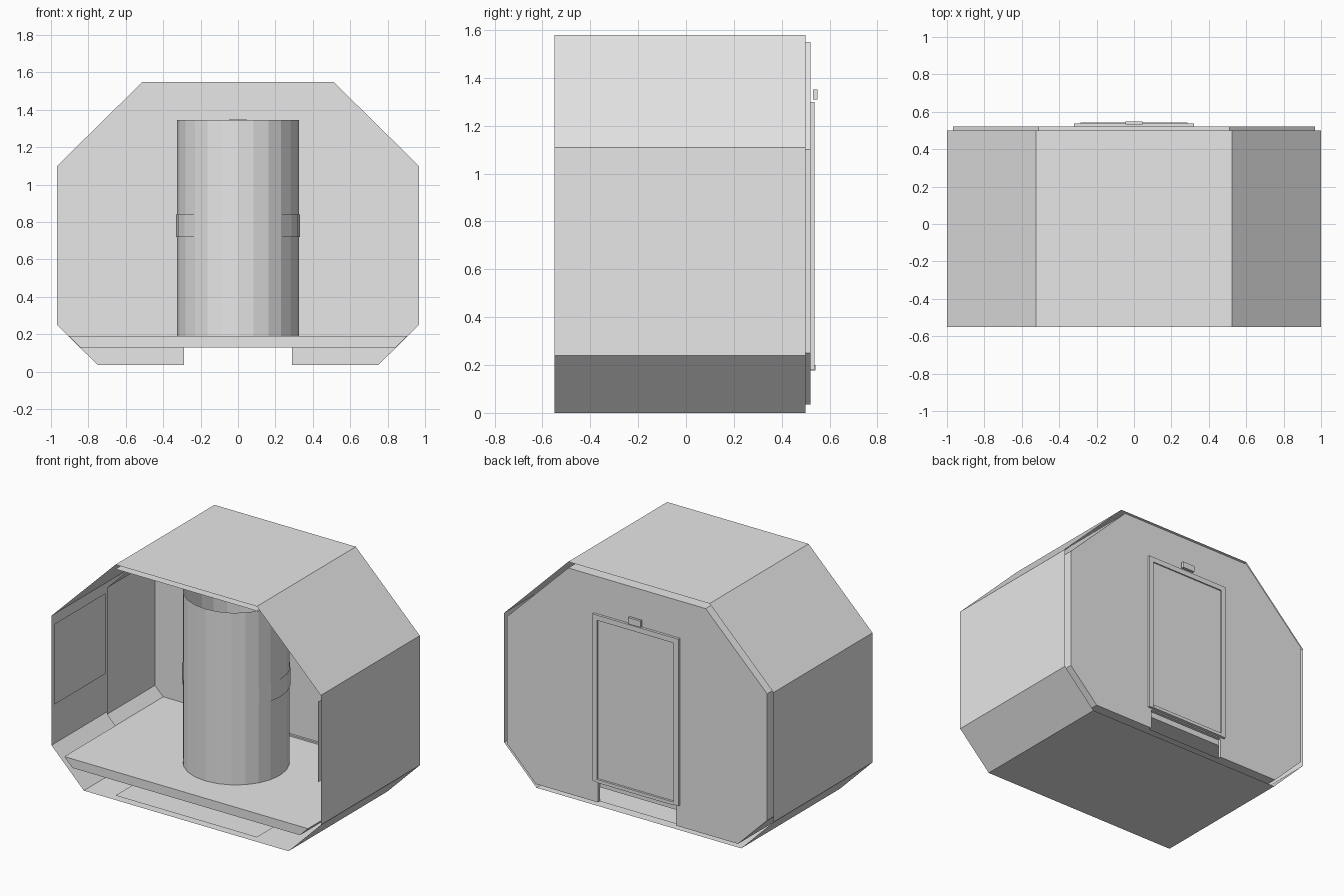
import bpy, bmesh
from math import cos, sin, radians

cube = bpy.data.objects.get("Cube")
if cube:
    bpy.data.objects.remove(cube, do_unlink=True)

grey = bpy.data.materials.new("light grey")
grey.use_nodes = True
grey.diffuse_color = (0.8, 0.8, 0.8, 1)
grey.node_tree.nodes["Principled BSDF"].inputs["Base Color"].default_value = (0.8, 0.8, 0.8, 1)


def finish(name, bm, solid=True):
    if solid:
        bmesh.ops.recalc_face_normals(bm, faces=bm.faces)
    mesh = bpy.data.meshes.new(name)
    bm.to_mesh(mesh)
    bm.free()
    mesh.materials.append(grey)
    obj = bpy.data.objects.new(name, mesh)
    bpy.context.scene.collection.objects.link(obj)
    return obj


def prism(name, profile, y0, y1, caps=True, closed=True):
    """Extrude an x-z profile along y, as a solid or as an open sheet."""
    bm = bmesh.new()
    a, b = [[bm.verts.new((x, y, z)) for x, z in profile] for y in (y0, y1)]
    n = len(profile)
    for i in range(n if closed else n - 1):
        j = (i + 1) % n
        bm.faces.new((a[i], a[j], b[j], b[i]))
    if caps:
        bm.faces.new(a[::-1])
        bm.faces.new(b)
    return finish(name, bm, closed)


def box(name, x0, x1, y0, y1, z0, z1):
    return prism(name, [(x0, z0), (x1, z0), (x1, z1), (x0, z1)], y0, y1)


def mirrored(half):
    """Complete a right-half outline listed from bottom to top."""
    return half + [(-x, z) for x, z in reversed(half)]


def tube(name, radius, z0, z1, y, start=0, steps=24):
    """Open faceted cylinder wall, or part of one."""
    bm = bmesh.new()
    rings = []
    for z in (z0, z1):
        rings.append([bm.verts.new((radius * cos(radians(start + 15 * i)),
                                    y + radius * sin(radians(start + 15 * i)), z))
                      for i in range(steps + (steps < 24))])
    low, high = rings
    for i in range(steps):
        j = (i + 1) % len(low)
        bm.faces.new((low[i], low[j], high[j], high[i]))
    return finish(name, bm, False)


FRONT, BACK, MID = -0.55, 0.5, -0.01

# Outer octagonal skin, open at both ends
prism("outer_shell", mirrored([(0.76, 0), (1, 0.24), (1, 1.11), (0.525, 1.58)]),
      FRONT, BACK, caps=False)

# Inner lining of the rear half and thin panels in the front half
inner = [(0.75, 0.035), (0.967, 0.25), (0.967, 1.10), (0.51, 1.55)]
prism("inner_lining", mirrored(inner), MID, BACK, caps=False)
for side, x in (("left", 0.978), ("right", -0.978)):
    prism(side + "_wall_panel", [(x, 0.52), (x, 1.06)], FRONT, MID, False, False)
for part, z in (("underfloor_panel", 0.03), ("ceiling_panel", 1.55)):
    prism(part, [(-0.525, z), (0.525, z)], FRONT, MID, False, False)

# Rear bulkhead with a notch below the door
prism("rear_bulkhead", mirrored([(0.29, 0.17), (0.29, 0.035)] + inner), BACK, 0.52)

# Floor slab with slanted sides
prism("floor_slab", mirrored([(0.845, 0.13), (0.905, 0.19)]), FRONT, BACK)

# Central open column with a grip band on each side
tube("central_column", 0.325, 0.19, 1.345, -0.02)
for side, start in (("left", -45), ("right", 135)):
    tube(side + "_column_band", 0.331, 0.72, 0.84, -0.02, start, 6)

# Door frame, leaf, sill and lamp on both faces of the bulkhead
for place, base, out in (("outer", 0.52, 1), ("inner", BACK, -1)):
    def layer(name, x0, x1, d0, d1, z0, z1):
        y0, y1 = sorted((base + out * d0, base + out * d1))
        box(place + "_" + name, x0, x1, y0, y1, z0, z1)

    layer("door_frame_left", 0.285, 0.32, 0, 0.017, 0.18, 1.30)
    layer("door_frame_right", -0.32, -0.285, 0, 0.017, 0.18, 1.30)
    layer("door_frame_top", -0.285, 0.285, 0, 0.017, 1.265, 1.30)
    layer("door_sill", -0.285, 0.285, 0, 0.022, 0.178, 0.20)
    layer("door_leaf", -0.285, 0.285, 0, 0.008, 0.20, 1.265)
    layer("door_lamp", -0.046, 0.046, 0.011, 0.029, 1.31, 1.352)
